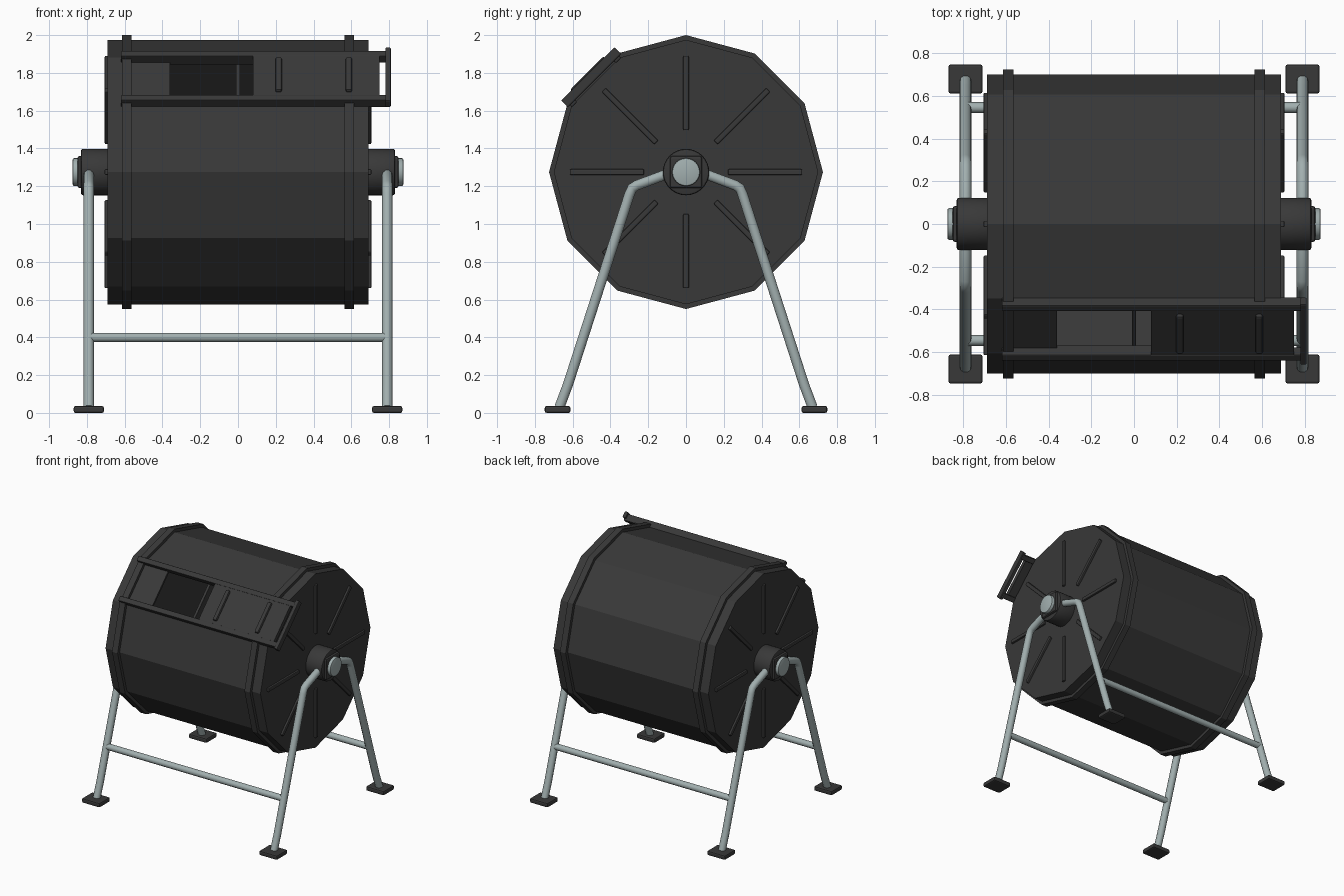
import bpy, bmesh, math
from mathutils import Matrix, Vector

cube = bpy.data.objects.get("Cube")
if cube:
    bpy.data.objects.remove(cube, do_unlink=True)


def material(name, color):
    m = bpy.data.materials.new(name)
    m.use_nodes = True
    m.diffuse_color = color
    m.node_tree.nodes["Principled BSDF"].inputs["Base Color"].default_value = color
    return m


plastic = material("black plastic", (0.04, 0.04, 0.04, 1))
steel = material("galvanised steel", (0.36, 0.43, 0.43, 1))

AXIS_Z = 1.275
ON_AXIS = Matrix.Translation((0, 0, AXIS_Z))
# hatch frame: local x along the drum, y up the facet, z out of the facet
HATCH = ON_AXIS @ Matrix.Rotation(math.radians(45), 4, "X")


def finish(name, bm, mat, matrix=Matrix(), smooth=False):
    bmesh.ops.recalc_face_normals(bm, faces=bm.faces)
    mesh = bpy.data.meshes.new(name)
    bm.to_mesh(mesh)
    bm.free()
    mesh.transform(matrix)
    mesh.materials.append(mat)
    ob = bpy.data.objects.new(name, mesh)
    bpy.context.collection.objects.link(ob)
    if smooth:
        activate(ob)
        bpy.ops.object.shade_smooth_by_angle(angle=math.radians(35))
    return ob


def activate(ob):
    bpy.ops.object.select_all(action="DESELECT")
    ob.select_set(True)
    bpy.context.view_layer.objects.active = ob


def box(name, lo, hi, mat, matrix=Matrix(), bevel=0.0):
    lo, hi = Vector(lo), Vector(hi)
    bm = bmesh.new()
    bmesh.ops.create_cube(bm, size=1)
    bmesh.ops.scale(bm, vec=hi - lo, verts=bm.verts)
    bmesh.ops.translate(bm, vec=(lo + hi) / 2, verts=bm.verts)
    if bevel:
        bmesh.ops.bevel(bm, geom=bm.edges[:], offset=bevel, segments=2,
                        profile=0.5, affect="EDGES")
    return finish(name, bm, mat, matrix)


def prism(name, x0, x1, radius, sides, mat, smooth=False, bevel=0.0):
    """Cylinder along x on the drum axis, with a corner pointing up."""
    bm = bmesh.new()
    bmesh.ops.create_cone(bm, cap_ends=True, segments=sides, radius1=radius,
                          radius2=radius, depth=abs(x1 - x0))
    if bevel:
        rims = [e for e in bm.edges if abs(e.verts[0].co.z - e.verts[1].co.z) < 1e-5]
        bmesh.ops.bevel(bm, geom=rims, offset=bevel, segments=2,
                        profile=0.5, affect="EDGES")
    turn = Matrix.Rotation(math.pi / 2, 4, "Y")
    place = Matrix.Translation(((x0 + x1) / 2, 0, AXIS_Z))
    return finish(name, bm, mat, place @ turn, smooth)


def tube(name, points, radius, mat):
    curve = bpy.data.curves.new(name, "CURVE")
    curve.dimensions = "3D"
    curve.bevel_depth = radius
    curve.bevel_resolution = 3
    curve.use_fill_caps = True
    line = curve.splines.new("POLY")
    line.points.add(len(points) - 1)
    for p, co in zip(line.points, points):
        p.co = (*co, 1)
    line.use_smooth = True
    curve.materials.append(mat)
    ob = bpy.data.objects.new(name, curve)
    bpy.context.collection.objects.link(ob)
    return ob


def cut(target, cutter):
    mod = target.modifiers.new("cut", "BOOLEAN")
    mod.operation = "DIFFERENCE"
    mod.solver = "EXACT"
    mod.object = cutter
    activate(target)
    bpy.ops.object.modifier_apply(modifier=mod.name)
    bpy.data.objects.remove(cutter, do_unlink=True)


# hollow twelve-sided drum with a hatch opening and a middle divider
drum = prism("drum", -0.69, 0.69, 0.70, 12, plastic)
cut(drum, prism("hollow_cutter", -0.675, 0.675, 0.683, 12, plastic))
cut(drum, box("hatch_cutter", (-0.36, -0.145, 0.55), (0.36, 0.145, 0.8), plastic, HATCH))
prism("drum_divider", -0.01, 0.01, 0.685, 12, plastic)

# sliding hatch: rails, end stop, lid and grips
for side, label in ((-1, "lower"), (1, "upper")):
    v = side * 0.165
    box(label + "_hatch_rail", (-0.62, v - 0.02, 0.67), (0.80, v + 0.02, 0.725),
        plastic, HATCH, 0.006)
box("hatch_end_stop", (0.78, -0.2, 0.685), (0.81, 0.2, 0.735), plastic, HATCH, 0.006)
box("hatch_lid", (0.08, -0.15, 0.69), (0.75, 0.15, 0.722), plastic, HATCH)
for i, x in enumerate((0.215, 0.587)):
    box(f"lid_grip_{i + 1}", (x - 0.017, -0.125, 0.715), (x + 0.017, 0.125, 0.742),
        plastic, HATCH, 0.01)

# everything that repeats at both ends
for s, end in ((1, "left"), (-1, "right")):
    prism(end + "_band", s * 0.565, s * 0.615, 0.725, 12, plastic)
    for i in range(8):
        spin = ON_AXIS @ Matrix.Rotation(i * math.pi / 4, 4, "X")
        x0, x1 = sorted((s * 0.67, s * 0.706))
        box(f"{end}_end_rib_{i + 1}", (x0, -0.015, 0.222), (x1, 0.015, 0.615),
            plastic, spin, 0.006)

    # hub and axle end
    prism(end + "_hub", s * 0.64, s * 0.832, 0.123, 32, plastic, True, 0.012)
    x0, x1 = sorted((s * 0.80, s * 0.85))
    box(end + "_axle_plate", (x0, -0.085, -0.085), (x1, 0.085, 0.085),
        plastic, ON_AXIS, 0.012)
    prism(end + "_axle_end", s * 0.80, s * 0.875, 0.074, 24, steel, True, 0.008)

    # bent tube forming the two legs
    half = [(0.10, 1.265), (0.26, 1.205), (0.285, 1.19), (0.30, 1.155),
            (0.625, 0.15), (0.64, 0.11), (0.67, 0.03)]
    path = [(-y, z) for y, z in reversed(half)] + half
    tube(end + "_leg_tube", [(s * 0.79, y, z) for y, z in path], 0.028, steel)
    for f, label in ((-1, "front"), (1, "back")):
        box(f"{label}_{end}_foot", (s * 0.79 - 0.08, f * 0.68 - 0.068, 0),
            (s * 0.79 + 0.08, f * 0.68 + 0.068, 0.036), plastic, bevel=0.01)

# cross bars between the legs
for f, label in ((-1, "front"), (1, "back")):
    tube(label + "_cross_bar", [(-0.79, f * 0.546, 0.40), (0.79, f * 0.546, 0.40)],
         0.025, steel)
